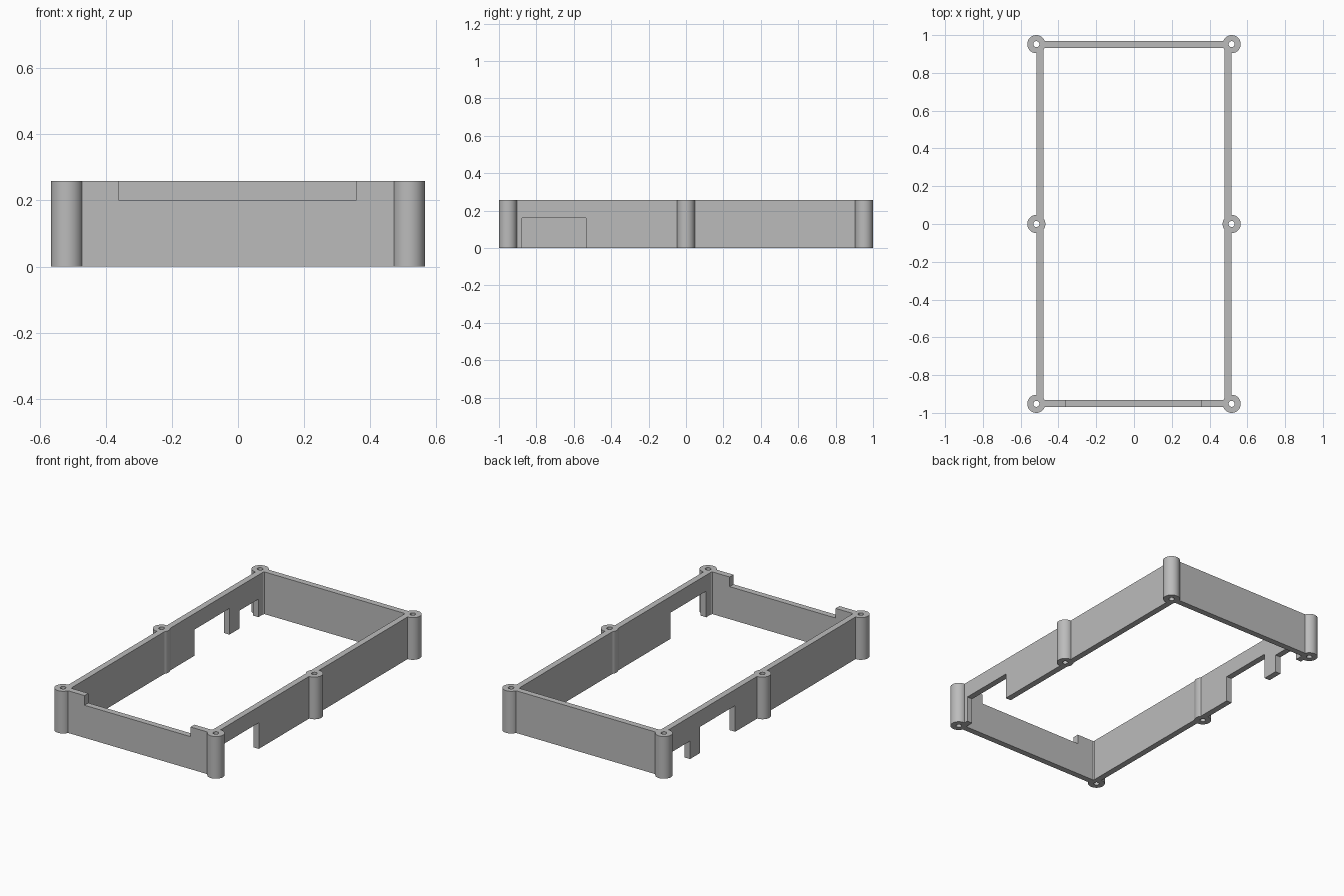
import bpy
import bmesh
import math
from mathutils import Matrix

if "Cube" in bpy.data.objects:
    bpy.data.objects.remove(bpy.data.objects["Cube"], do_unlink=True)

H = 0.258                      # frame height
PX, PY, PR = 0.517, 0.952, 0.048   # post centres and radius
OUT_X, OUT_Y = 0.515, 0.969    # outer wall faces
IN_X, IN_Y = 0.478, 0.932      # inner wall faces
POSTS = [(sx * PX, y) for sx in (-1, 1) for y in (-PY, 0, PY)]

grey = bpy.data.materials.new("plain grey")
grey.use_nodes = True
colour = (0.5, 0.5, 0.5, 1)
grey.diffuse_color = colour
grey.node_tree.nodes["Principled BSDF"].inputs["Base Color"].default_value = colour


def add_box(bm, x0, x1, y0, y1, z0, z1):
    centre = Matrix.Translation(((x0 + x1) / 2, (y0 + y1) / 2, (z0 + z1) / 2))
    size = Matrix.Diagonal((x1 - x0, y1 - y0, z1 - z0, 1))
    bmesh.ops.create_cube(bm, size=1, matrix=centre @ size)


def add_cylinder(bm, x, y, radius, z0, z1, sides):
    bmesh.ops.create_cone(bm, cap_ends=True, segments=sides, radius1=radius,
                          radius2=radius, depth=z1 - z0,
                          matrix=Matrix.Translation((x, y, (z0 + z1) / 2)))


def make_object(name, bm):
    mesh = bpy.data.meshes.new(name)
    bm.to_mesh(mesh)
    bm.free()
    mesh.materials.append(grey)
    obj = bpy.data.objects.new(name, mesh)
    bpy.context.collection.objects.link(obj)
    return obj


def combine(target, tool, operation):
    mod = target.modifiers.new(tool.name, "BOOLEAN")
    mod.operation = operation
    mod.solver = "EXACT"
    mod.object = tool
    bpy.ops.object.modifier_apply(modifier=mod.name)
    bpy.data.objects.remove(tool, do_unlink=True)


# Rectangular wall block
bm = bmesh.new()
add_box(bm, -OUT_X, OUT_X, -OUT_Y, OUT_Y, 0, H)
frame = make_object("enclosure_frame", bm)

# Open middle
bm = bmesh.new()
add_box(bm, -IN_X, IN_X, -IN_Y, IN_Y, -0.1, H + 0.1)
cavity = make_object("cavity_cutter", bm)

# Screw posts
bm = bmesh.new()
for x, y in POSTS:
    add_cylinder(bm, x, y, PR, 0, H, 64)
posts = make_object("screw_posts", bm)

# Screw holes and wall notches
bm = bmesh.new()
for x, y in POSTS:
    add_cylinder(bm, x, y, 0.016, -0.1, H + 0.1, 32)
add_box(bm, -0.36, 0.357, -1.1, -0.9, 0.199, H + 0.1)    # front, open at top
add_box(bm, 0.4, 0.6, -0.878, -0.534, -0.1, 0.16)        # +x side port
add_box(bm, -0.6, -0.4, 0.26, 0.6, -0.1, 0.16)           # -x side large port
add_box(bm, -0.6, -0.4, 0.697, 0.88, -0.1, 0.11)         # -x side small port
openings = make_object("opening_cutter", bm)

bpy.ops.object.select_all(action="DESELECT")
bpy.context.view_layer.objects.active = frame
frame.select_set(True)
combine(frame, cavity, "DIFFERENCE")
combine(frame, posts, "UNION")
combine(frame, openings, "DIFFERENCE")

# Round posts shade smoothly, flat walls keep crisp edges
bpy.ops.object.shade_smooth_by_angle(angle=math.radians(25))
